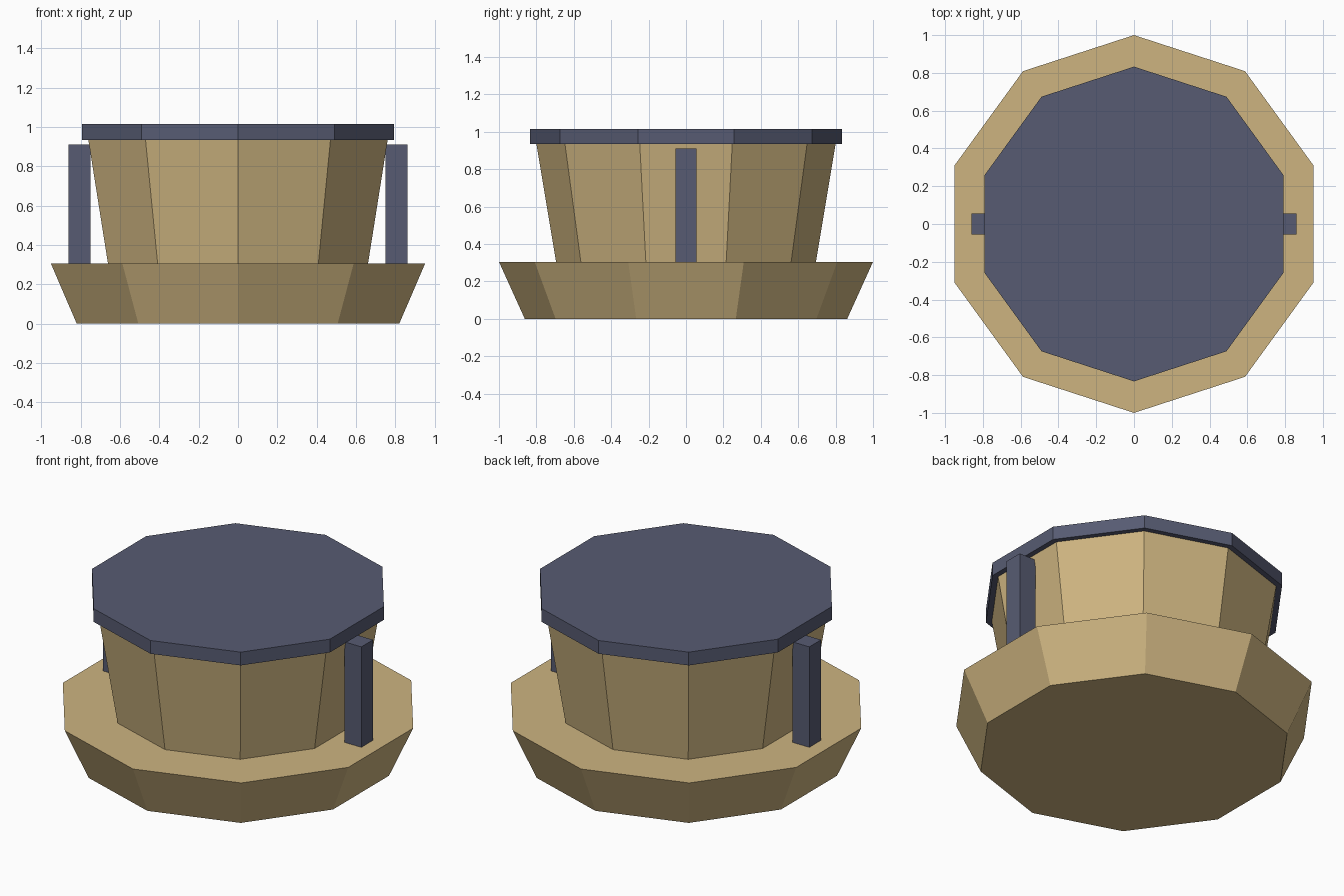
import bpy, bmesh, math

if "Cube" in bpy.data.objects:
    bpy.data.objects.remove(bpy.data.objects["Cube"])


def material(name, rgb):
    m = bpy.data.materials.new(name)
    m.diffuse_color = (*rgb, 1)
    m.use_nodes = True
    m.node_tree.nodes["Principled BSDF"].inputs["Base Color"].default_value = m.diffuse_color
    return m


tan = material("tan", (0.61, 0.456, 0.216))
slate = material("slate_blue", (0.095, 0.105, 0.168))


def finish(name, bm, mat):
    bmesh.ops.recalc_face_normals(bm, faces=bm.faces)
    me = bpy.data.meshes.new(name)
    bm.to_mesh(me)
    bm.free()
    me.materials.append(mat)
    ob = bpy.data.objects.new(name, me)
    bpy.context.collection.objects.link(ob)
    return ob


def decagon(name, r0, z0, r1, z1, mat):
    """Ten-sided tapered drum with corners on the +y and -y axis."""
    bm = bmesh.new()
    rings = []
    for r, z in ((r0, z0), (r1, z1)):
        angles = [math.pi / 2 + i * math.tau / 10 for i in range(10)]
        rings.append([bm.verts.new((r * math.cos(a), r * math.sin(a), z)) for a in angles])
    low, high = rings
    bm.faces.new(low)
    bm.faces.new(high)
    for i in range(10):
        j = (i + 1) % 10
        bm.faces.new((low[i], low[j], high[j], high[i]))
    return finish(name, bm, mat)


# Flared base, tapered body and flat lid
decagon("base", 0.862, 0.0, 1.0, 0.305, tan)
decagon("body", 0.695, 0.305, 0.80, 0.935, tan)
decagon("lid", 0.833, 0.935, 0.833, 1.015, slate)

# Upright posts on both sides
for side, label in ((1, "right"), (-1, "left")):
    bm = bmesh.new()
    bmesh.ops.create_cube(bm, size=1)
    bmesh.ops.scale(bm, vec=(0.112, 0.112, 0.605), verts=bm.verts)
    bmesh.ops.translate(bm, vec=(side * 0.805, 0, 0.6075), verts=bm.verts)
    finish(label + "_post", bm, slate)
